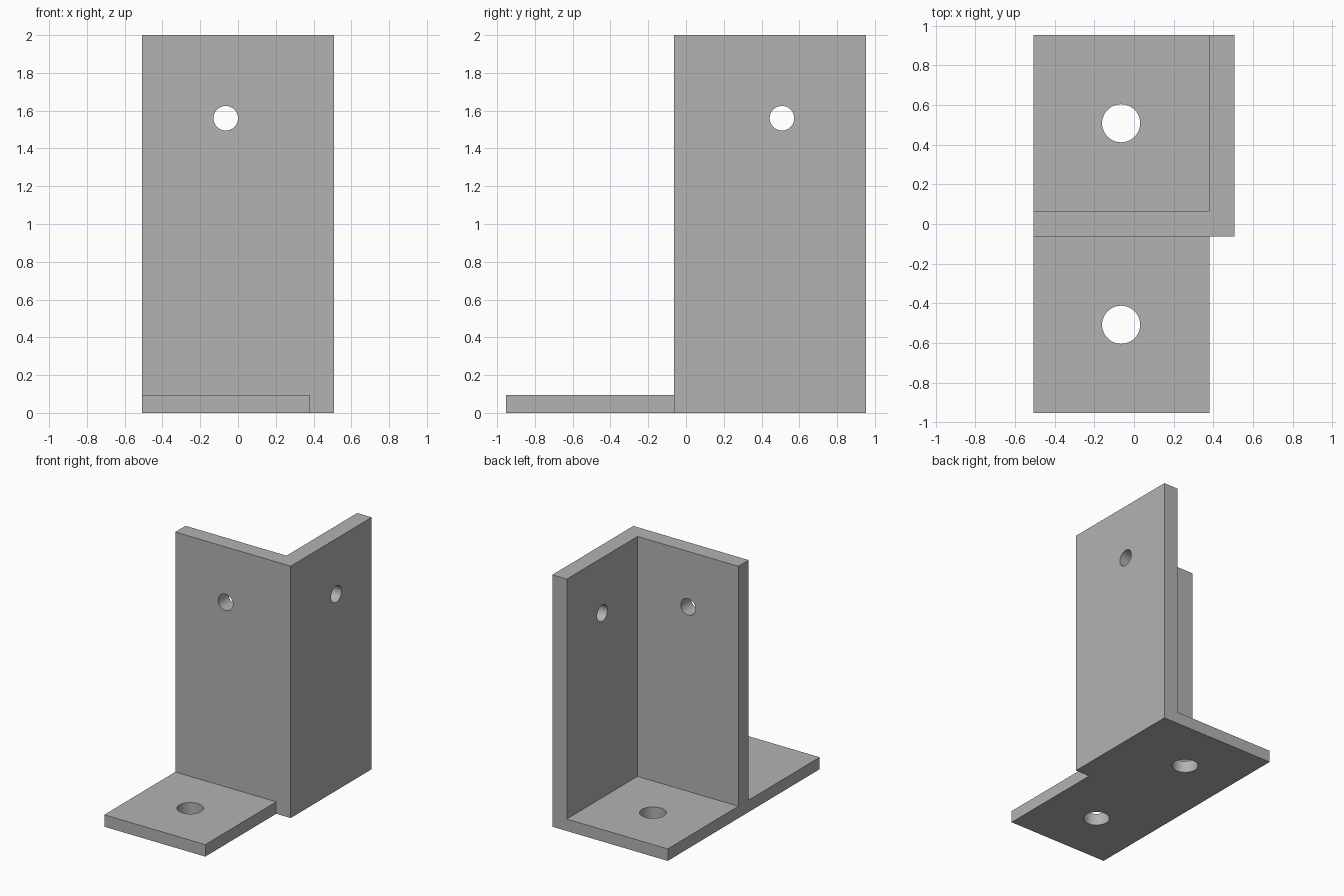
import bpy
import bmesh
from math import pi

cube = bpy.data.objects.get("Cube")
if cube:
    bpy.data.objects.remove(cube, do_unlink=True)

X0, X1 = -0.507, 0.507      # outer width
Y0, Y1 = -0.953, 0.953      # outer depth
XI = 0.38                   # inner face of the side wall
YF, YI = -0.063, 0.066      # front wall faces
FLOOR, TOP = 0.095, 2.0
HOLE_X, HOLE_Y, HOLE_Z = -0.065, 0.508, 1.56

steel = bpy.data.materials.new("grey steel")
steel.use_nodes = True
grey = (0.45, 0.45, 0.45, 1)
steel.diffuse_color = grey
steel.node_tree.nodes["Principled BSDF"].inputs["Base Color"].default_value = grey


def prism(name, outline, height):
    """Extrude a plan outline upwards from the ground."""
    bm = bmesh.new()
    face = bm.faces.new([bm.verts.new((x, y, 0)) for x, y in outline])
    top = bmesh.ops.extrude_face_region(bm, geom=[face])["geom"]
    bmesh.ops.translate(bm, vec=(0, 0, height),
                        verts=[v for v in top if isinstance(v, bmesh.types.BMVert)])
    bmesh.ops.recalc_face_normals(bm, faces=bm.faces)
    mesh = bpy.data.meshes.new(name)
    bm.to_mesh(mesh)
    bm.free()
    mesh.materials.append(steel)
    obj = bpy.data.objects.new(name, mesh)
    bpy.context.collection.objects.link(obj)
    return obj


def drill(name, centre, radius, rotation=(0, 0, 0)):
    bpy.ops.mesh.primitive_cylinder_add(vertices=48, radius=radius, depth=0.4,
                                        location=centre, rotation=rotation)
    obj = bpy.context.object
    obj.name = name
    obj.data.materials.append(steel)
    return obj


def combine(target, tool, operation):
    """Apply a boolean and remove the helper."""
    mod = target.modifiers.new(operation, 'BOOLEAN')
    mod.operation, mod.object, mod.solver = operation, tool, 'EXACT'
    tool.hide_render = True
    bpy.context.view_layer.objects.active = target
    bpy.ops.object.modifier_apply(modifier=mod.name)
    bpy.data.objects.remove(tool, do_unlink=True)


# Upright angle and base plate, welded into one bracket
bracket = prism("angle_bracket", [(X0, YF), (X1, YF), (X1, Y1), (XI, Y1),
                                  (XI, YI), (X0, YI)], TOP)
base = prism("base_plate", [(X0, Y0), (XI, Y0), (XI, Y1), (X0, Y1)], FLOOR)
combine(bracket, base, 'UNION')

# Bolt holes: two in the base, one in each wall
for y in (-HOLE_Y, HOLE_Y):
    combine(bracket, drill("base_hole", (HOLE_X, y, FLOOR / 2), 0.096), 'DIFFERENCE')
combine(bracket, drill("front_hole", (HOLE_X, 0, HOLE_Z), 0.065, (pi / 2, 0, 0)), 'DIFFERENCE')
combine(bracket, drill("side_hole", (0.44, HOLE_Y, HOLE_Z), 0.065, (0, pi / 2, 0)), 'DIFFERENCE')

# Smooth hole walls, crisp edges
bpy.ops.object.select_all(action='DESELECT')
bracket.select_set(True)
bpy.context.view_layer.objects.active = bracket
bpy.ops.object.shade_smooth_by_angle()
